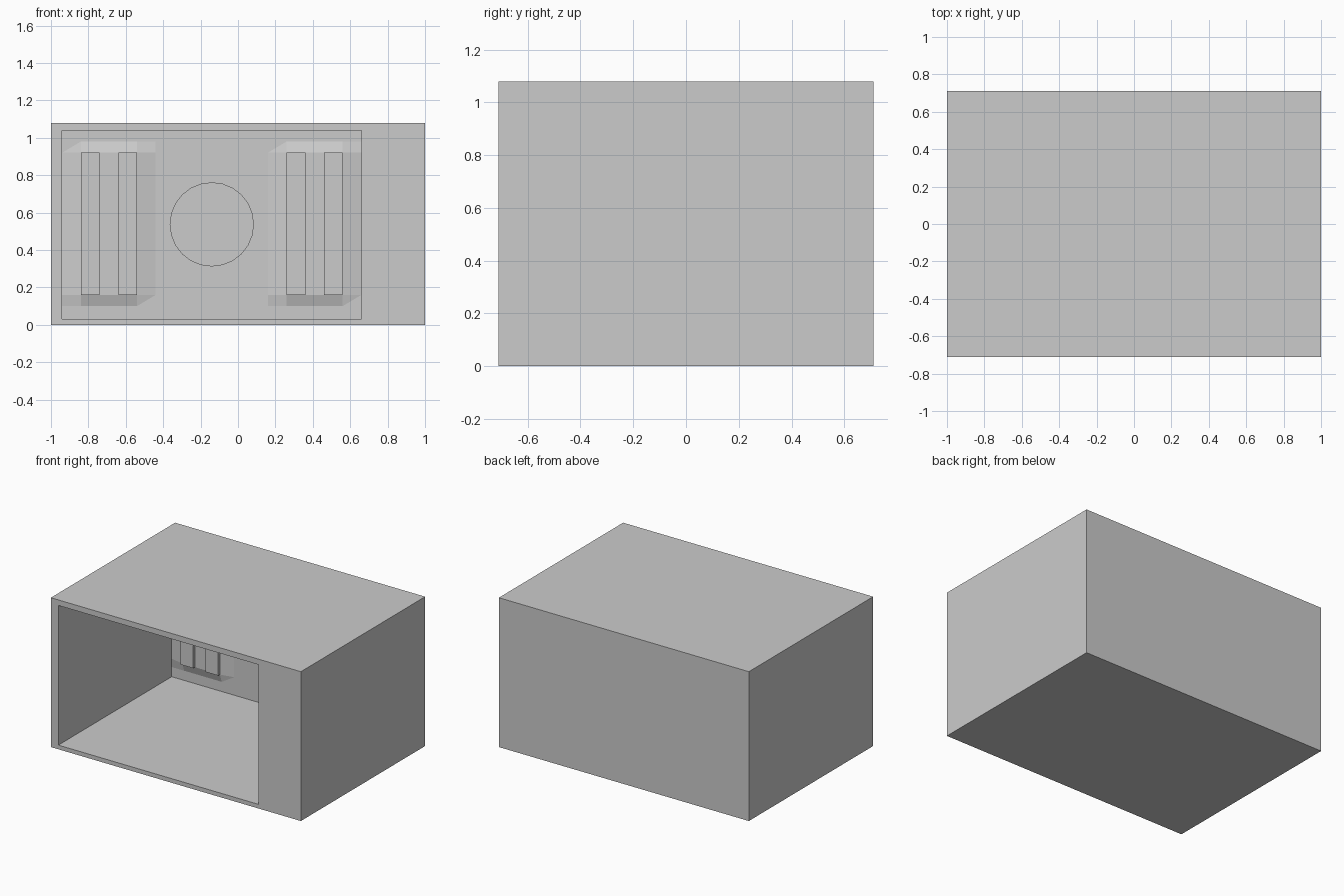
import bpy, bmesh

if "Cube" in bpy.data.objects:
    bpy.data.objects.remove(bpy.data.objects["Cube"])

BACK = 0.585          # y of the cavity's back wall
BUMP, RIDGE = 0.02, 0.02


def make_object(name, bm):
    mesh = bpy.data.meshes.new(name)
    bm.to_mesh(mesh)
    bm.free()
    obj = bpy.data.objects.new(name, mesh)
    bpy.context.collection.objects.link(obj)
    return obj


def box(name, x0, x1, y0, y1, z0, z1):
    bm = bmesh.new()
    bmesh.ops.create_cube(bm, size=1)
    for v in bm.verts:
        v.co = (x1 if v.co.x > 0 else x0,
                y1 if v.co.y > 0 else y0,
                z1 if v.co.z > 0 else z0)
    return make_object(name, bm)


def vent_bump(name, x):
    # shallow raised panel whose slopes run out into the back wall
    xs = [x, x + 0.1, x + 0.4, x + 0.5]
    zs = [0.10, 0.16, 0.92, 0.98]
    bm = bmesh.new()
    grid = [[bm.verts.new((px, BACK - (BUMP if i in (1, 2) and j in (1, 2) else 0), pz))
             for i, px in enumerate(xs)] for j, pz in enumerate(zs)]
    for j in range(3):
        for i in range(3):
            bm.faces.new((grid[j][i], grid[j][i + 1], grid[j + 1][i + 1], grid[j + 1][i]))
    return make_object(name, bm)


# Cabinet: outer shell with the cavity opened from the front
cabinet = box("cabinet", -1, 1, -0.71, 0.71, 0, 1.08)
bm = bmesh.new()
bm.from_mesh(cabinet.data)
front = min(bm.faces, key=lambda f: f.calc_center_median().y)
inner = bmesh.ops.inset_region(bm, faces=[front], thickness=0.02)
for v in front.verts:
    v.co.x = 0.66 if v.co.x > 0 else -0.94
    v.co.z = 1.04 if v.co.z > 0.54 else 0.03
    v.co.y = -0.71
ext = bmesh.ops.extrude_face_region(bm, geom=[front])
for v in [g for g in ext["geom"] if isinstance(g, bmesh.types.BMVert)]:
    v.co.y = BACK
if front.is_valid:
    bmesh.ops.delete(bm, geom=[front], context='FACES_ONLY')
bmesh.ops.recalc_face_normals(bm, faces=bm.faces)
bm.to_mesh(cabinet.data)
bm.free()

# Two vent panels, each with a pair of upright ridges
for side, x in (("left", -0.94), ("right", 0.16)):
    vent_bump(side + "_vent_panel", x)
    for k, dx in enumerate((0.1, 0.3)):
        box(f"{side}_vent_ridge_{k + 1}", x + dx, x + dx + 0.1,
            BACK - BUMP - RIDGE, BACK, 0.16, 0.92)

# Round fan cover in the middle of the back wall
bpy.ops.mesh.primitive_cylinder_add(vertices=24, radius=0.225, depth=0.03,
                                    location=(-0.14, BACK - 0.015, 0.537),
                                    rotation=(1.570796, 0, 0))
bpy.context.object.name = "fan_cover"
